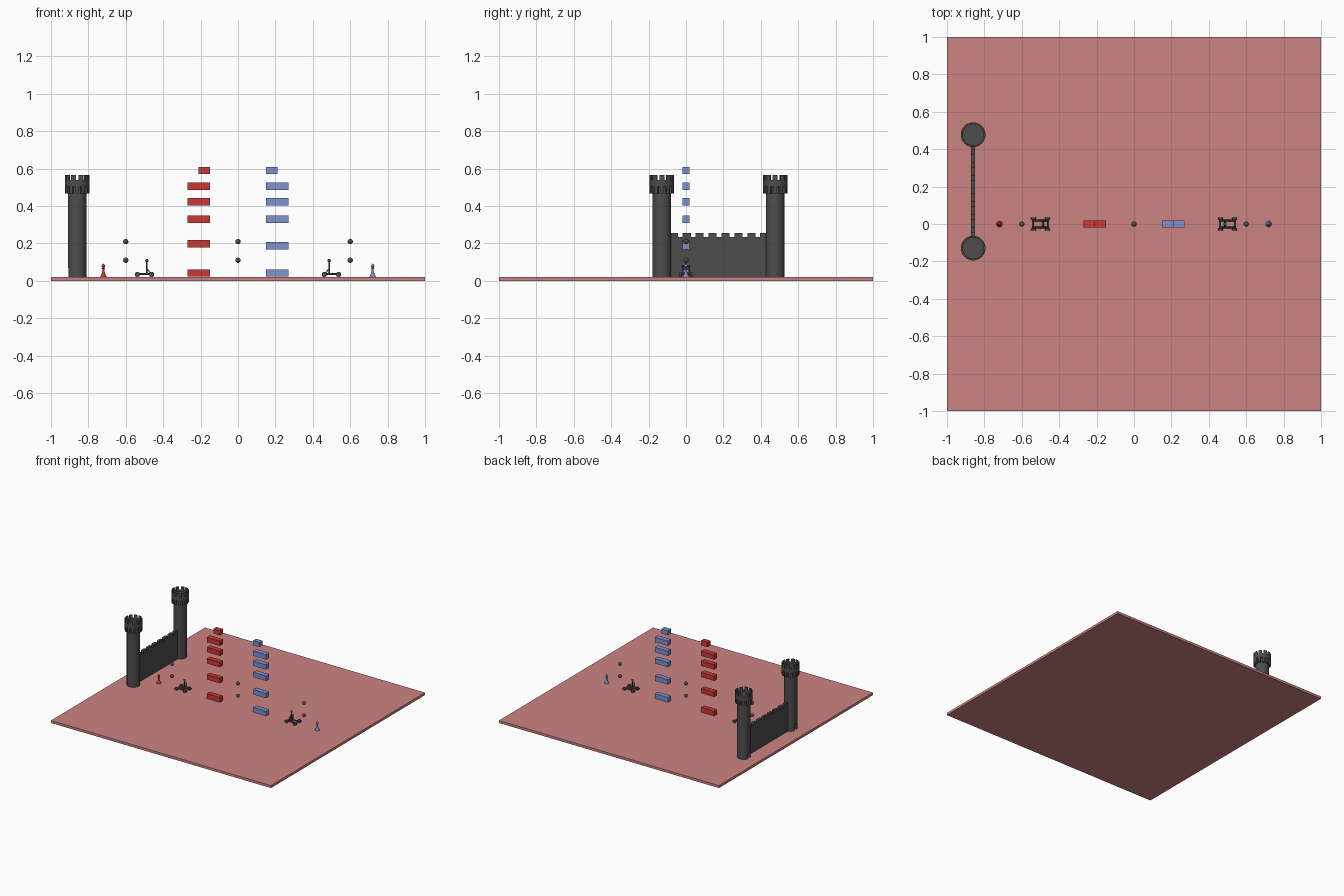
import bpy, bmesh, math
from mathutils import Vector

cube = bpy.data.objects.get("Cube")
if cube:
    bpy.data.objects.remove(cube, do_unlink=True)


def material(name, rgb):
    m = bpy.data.materials.new(name)
    m.use_nodes = True
    m.diffuse_color = (*rgb, 1)
    m.node_tree.nodes["Principled BSDF"].inputs["Base Color"].default_value = (*rgb, 1)
    return m


PINK = material("dusty pink", (0.6, 0.23, 0.22))
STONE = material("dark stone", (0.075, 0.075, 0.075))
RED = material("brick red", (0.6, 0.04, 0.035))
BLUE = material("soft blue", (0.21, 0.29, 0.61))


def finish(ob, name, mat, smooth=False):
    ob.name = name
    ob.data.materials.append(mat)
    if smooth:
        bpy.ops.object.shade_smooth_by_angle(angle=math.radians(35))
    return ob


def box(name, mat, loc, size):
    bpy.ops.mesh.primitive_cube_add(size=1, location=loc)
    ob = bpy.context.object
    ob.scale = size
    return finish(ob, name, mat)


def ball(name, mat, loc, r):
    bpy.ops.mesh.primitive_uv_sphere_add(segments=20, ring_count=12, radius=r, location=loc)
    return finish(bpy.context.object, name, mat, True)


def bar(name, mat, a, b, r, sides=12):
    a, b = Vector(a), Vector(b)
    bpy.ops.mesh.primitive_cylinder_add(vertices=sides, radius=r, depth=(b - a).length,
                                        location=(a + b) / 2)
    ob = bpy.context.object
    ob.rotation_euler = (b - a).to_track_quat('Z', 'Y').to_euler()
    return finish(ob, name, mat, True)


def lathe(name, mat, loc, profile, sides=32):
    """Revolve (radius, height) points round the vertical axis."""
    bm = bmesh.new()
    vs = [bm.verts.new((r, 0, z)) for r, z in profile]
    es = [bm.edges.new(p) for p in zip(vs, vs[1:])]
    bmesh.ops.spin(bm, geom=vs + es, axis=(0, 0, 1), cent=(0, 0, 0),
                   angle=math.tau, steps=sides, use_duplicate=False)
    bmesh.ops.remove_doubles(bm, verts=bm.verts, dist=1e-5)
    bmesh.ops.recalc_face_normals(bm, faces=bm.faces)
    me = bpy.data.meshes.new(name)
    bm.to_mesh(me)
    bm.free()
    ob = bpy.data.objects.new(name, me)
    bpy.context.collection.objects.link(ob)
    ob.location = loc
    bpy.ops.object.select_all(action='DESELECT')
    ob.select_set(True)
    bpy.context.view_layer.objects.active = ob
    return finish(ob, name, mat, True)


def tooth_ring(name, mat, loc, inner, outer, z0, z1, count, fill):
    """Ring of separate curved blocks."""
    bm = bmesh.new()
    for i in range(count):
        cols = []
        for s in range(4):
            a = math.tau * (i + fill * (s / 3 - 0.5)) / count
            cols.append([bm.verts.new((r * math.cos(a), r * math.sin(a), z))
                         for r, z in ((inner, z0), (outer, z0), (outer, z1), (inner, z1))])
        for c, d in zip(cols, cols[1:]):
            for k in range(4):
                n = (k + 1) % 4
                bm.faces.new((c[k], c[n], d[n], d[k]))
        bm.faces.new(cols[0])
        bm.faces.new(cols[-1])
    bmesh.ops.recalc_face_normals(bm, faces=bm.faces)
    me = bpy.data.meshes.new(name)
    bm.to_mesh(me)
    bm.free()
    ob = bpy.data.objects.new(name, me)
    bpy.context.collection.objects.link(ob)
    ob.location = loc
    return finish(ob, name, mat)


# Ground slab
box("ground_slab", PINK, (0, 0, 0.01), (2, 2, 0.02))

# Round towers with a doorway, corbels and battlements
WALL_X = -0.86
for side, y in (("back", 0.477), ("front", -0.129)):
    at = (WALL_X, y, 0)
    shaft = lathe(side + "_tower_shaft", STONE, at,
                  [(0, 0.02), (0.05, 0.02), (0.05, 0.515), (0, 0.515)])
    door = box(side + "_door_cutter", STONE, (WALL_X - 0.045, y, 0.04), (0.04, 0.03, 0.06))
    door.hide_render = True
    door.hide_set(True)
    cut = shaft.modifiers.new("doorway", 'BOOLEAN')
    cut.operation = 'DIFFERENCE'
    cut.object = door
    lathe(side + "_tower_parapet", STONE, at,
          [(0, 0.505), (0.066, 0.505), (0.066, 0.54), (0.056, 0.54), (0.056, 0.525), (0, 0.525)])
    tooth_ring(side + "_tower_corbels", STONE, at, 0.046, 0.066, 0.468, 0.507, 12, 0.55)
    tooth_ring(side + "_tower_merlons", STONE, at, 0.056, 0.066, 0.538, 0.565, 10, 0.65)

# Curtain wall with merlons
box("curtain_wall", STONE, (WALL_X, 0.174, 0.1275), (0.022, 0.53, 0.215))
for i in range(8):
    box("wall_merlon", STONE, (WALL_X, -0.065 + i * 0.069, 0.245), (0.022, 0.043, 0.024))

# Floating brick columns, each topped by a half brick
for mat, label, s, second in ((RED, "red", -1, 0.198), (BLUE, "blue", 1, 0.188)):
    for z in (0.042, second, 0.33, 0.423, 0.505):
        box(label + "_brick", mat, (s * 0.21, 0, z), (0.12, 0.04, 0.04))
    box(label + "_half_brick", mat, (s * 0.18, 0, 0.591), (0.06, 0.04, 0.038))

# Floating cannon balls
for x in (-0.6, 0, 0.6):
    for z in (0.11, 0.21):
        ball("cannon_ball", STONE, (x, 0, z), 0.014)

# Game pawns
for mat, label, x in ((RED, "red", -0.72), (BLUE, "blue", 0.72)):
    lathe(label + "_pawn", mat, (x, 0, 0.02),
          [(0, 0), (0.016, 0), (0.016, 0.006), (0.011, 0.014), (0.006, 0.028), (0.005, 0.044),
           (0.010, 0.047), (0.005, 0.050), (0.009, 0.058), (0.008, 0.064), (0.003, 0.070),
           (0, 0.074)], 20)

# Wheeled catapults, mirrored about the middle
for s in (-1, 1):
    def at(x, y, z):
        return (s * (0.5 + x), y, z)

    for x in (-0.038, 0.038):
        bar("catapult_axle", STONE, at(x, -0.034, 0.034), at(x, 0.034, 0.034), 0.004)
        for y in (-0.03, 0.03):
            bar("catapult_wheel", STONE, at(x, y - 0.005, 0.034), at(x, y + 0.005, 0.034), 0.014, 20)
    for y in (-0.018, 0.018):
        bar("catapult_side_beam", STONE, at(-0.045, y, 0.036), at(0.045, y, 0.036), 0.005)
        bar("catapult_upright", STONE, at(-0.013, y, 0.036), at(-0.013, y, 0.08), 0.004)
        bar("catapult_brace", STONE, at(-0.035, y, 0.038), at(-0.013, y, 0.065), 0.003)
    bar("catapult_crossbar", STONE, at(-0.013, -0.024, 0.078), at(-0.013, 0.024, 0.078), 0.004)
    bar("catapult_pivot", STONE, at(-0.013, -0.02, 0.042), at(-0.013, 0.02, 0.042), 0.006)
    bar("catapult_arm", STONE, at(-0.013, 0, 0.04), at(-0.013, 0, 0.108), 0.004)
    ball("catapult_bowl", STONE, at(-0.013, 0, 0.108), 0.009)
